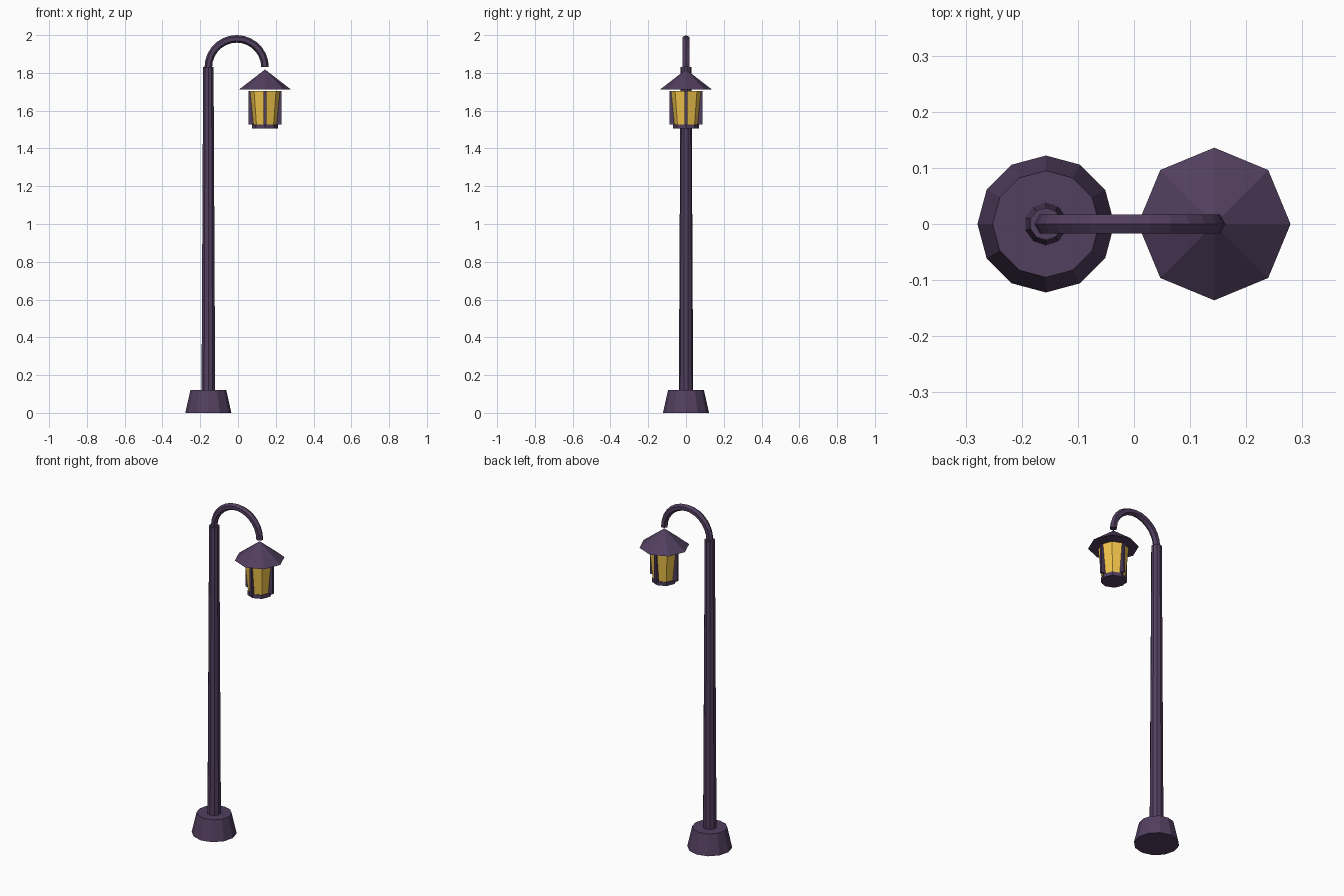
import bpy, bmesh
from math import sin, cos, pi

if "Cube" in bpy.data.objects:
    bpy.data.objects.remove(bpy.data.objects["Cube"])

POLE_X, LAMP_X = -0.157, 0.143


def material(name, color):
    m = bpy.data.materials.new(name)
    m.diffuse_color = color
    m.use_nodes = True
    m.node_tree.nodes["Principled BSDF"].inputs["Base Color"].default_value = m.diffuse_color
    return m


METAL = material("dark_purple_metal", (0.085, 0.05, 0.115, 1))
GLASS = material("amber_glass", (0.87, 0.55, 0.07, 1))


def add_object(name, bm, mat):
    bmesh.ops.recalc_face_normals(bm, faces=bm.faces)
    mesh = bpy.data.meshes.new(name)
    bm.to_mesh(mesh)
    bm.free()
    mesh.materials.append(mat)
    obj = bpy.data.objects.new(name, mesh)
    bpy.context.collection.objects.link(obj)
    return obj


def frustum(name, x, z0, z1, r0, r1, sides, mat=METAL):
    bm = bmesh.new()
    bmesh.ops.create_cone(bm, cap_ends=True, segments=sides,
                          radius1=r0, radius2=r1, depth=z1 - z0)
    obj = add_object(name, bm, mat)
    obj.location = (x, 0, (z0 + z1) / 2)
    return obj


# Foot and tapering post
frustum("base", POLE_X, 0, 0.12, 0.122, 0.095, 12)
frustum("pole", POLE_X, 0.12, 1.83, 0.038, 0.029, 10)

# Curved arm: hexagonal section swept through a half circle
bm = bmesh.new()
steps, sides, arc_r, tube_r = 14, 6, 0.15, 0.02
rings = []
for i in range(steps + 1):
    t = pi - pi * i / steps
    ring = []
    for k in range(sides):
        a = 2 * pi * k / sides
        r = arc_r + tube_r * cos(a)
        ring.append(bm.verts.new((r * cos(t), tube_r * sin(a), r * sin(t))))
    rings.append(ring)
for a, b in zip(rings, rings[1:]):
    for k in range(sides):
        n = (k + 1) % sides
        bm.faces.new((a[k], a[n], b[n], b[k]))
bm.faces.new(rings[0])
bm.faces.new(rings[-1])
arm = add_object("curved_arm", bm, METAL)
arm.location = ((POLE_X + LAMP_X) / 2, 0, 1.83)

# Lantern: roof, tapered glass, bottom plate
frustum("lantern_roof", LAMP_X, 1.713, 1.818, 0.136, 0, 8)
frustum("lantern_glass", LAMP_X, 1.527, 1.705, 0.064, 0.082, 8, GLASS)
frustum("lantern_bottom", LAMP_X, 1.505, 1.527, 0.068, 0.068, 8)

# Four upright bars around the glass
for i in range(4):
    bm = bmesh.new()
    bmesh.ops.create_cube(bm, size=1)
    for v in bm.verts:
        v.co.x = 0.075 + v.co.x * 0.026
        v.co.y *= 0.014
        v.co.z *= 0.178
    bar = add_object(f"lantern_bar_{i + 1}", bm, METAL)
    bar.location = (LAMP_X, 0, 1.616)
    bar.rotation_euler.z = i * pi / 2
